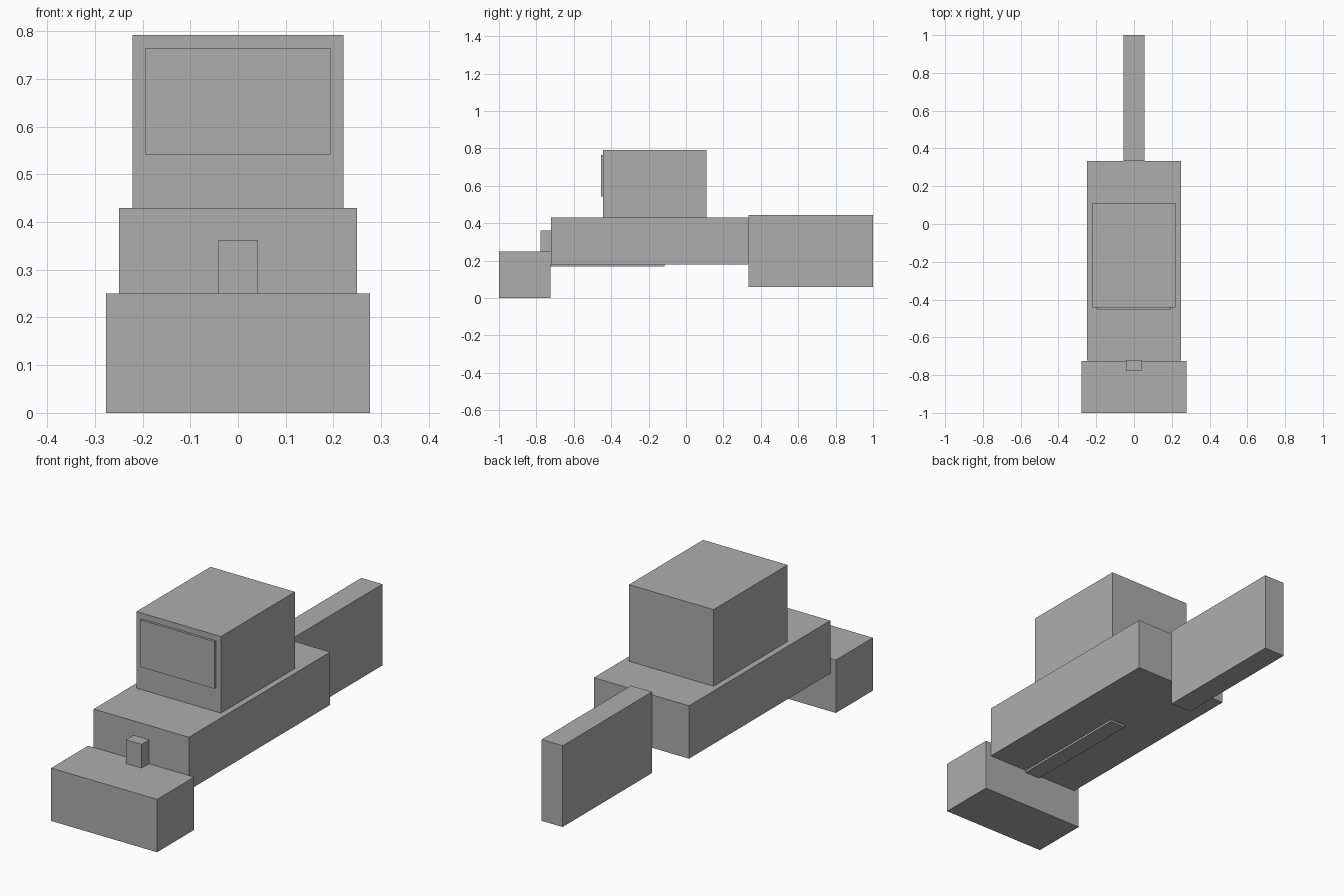
import bpy
import bmesh

if "Cube" in bpy.data.objects:
    bpy.data.objects.remove(bpy.data.objects["Cube"])

grey = bpy.data.materials.new("plain grey")
grey.diffuse_color = (0.42, 0.42, 0.42, 1)
grey.use_nodes = True
grey.node_tree.nodes["Principled BSDF"].inputs["Base Color"].default_value = grey.diffuse_color


def box(name, half_width, y0, y1, z0, z1):
    """Box centred on x = 0, given by its half width and its y and z limits."""
    bm = bmesh.new()
    bmesh.ops.create_cube(bm, size=1)
    for v in bm.verts:
        v.co.x *= 2 * half_width
        v.co.y = y0 if v.co.y < 0 else y1
        v.co.z = z0 if v.co.z < 0 else z1
    mesh = bpy.data.meshes.new(name)
    bm.to_mesh(mesh)
    bm.free()
    mesh.materials.append(grey)
    obj = bpy.data.objects.new(name, mesh)
    bpy.context.collection.objects.link(obj)
    return obj


# Long central body with the cabin on top
box("body", 0.249, -0.722, 0.333, 0.18, 0.43)
box("cabin", 0.221, -0.443, 0.11, 0.43, 0.792)
box("window_panel", 0.194, -0.454, -0.443, 0.542, 0.765)

# Wide low block at the front, its upright connector and the strip under the body
box("front_block", 0.277, -1.0, -0.724, 0.0, 0.25)
box("connector", 0.041, -0.778, -0.722, 0.25, 0.362)
box("under_strip", 0.041, -0.724, -0.115, 0.17, 0.18)

# Tall narrow fin at the back
box("rear_fin", 0.055, 0.333, 1.0, 0.06, 0.444)
